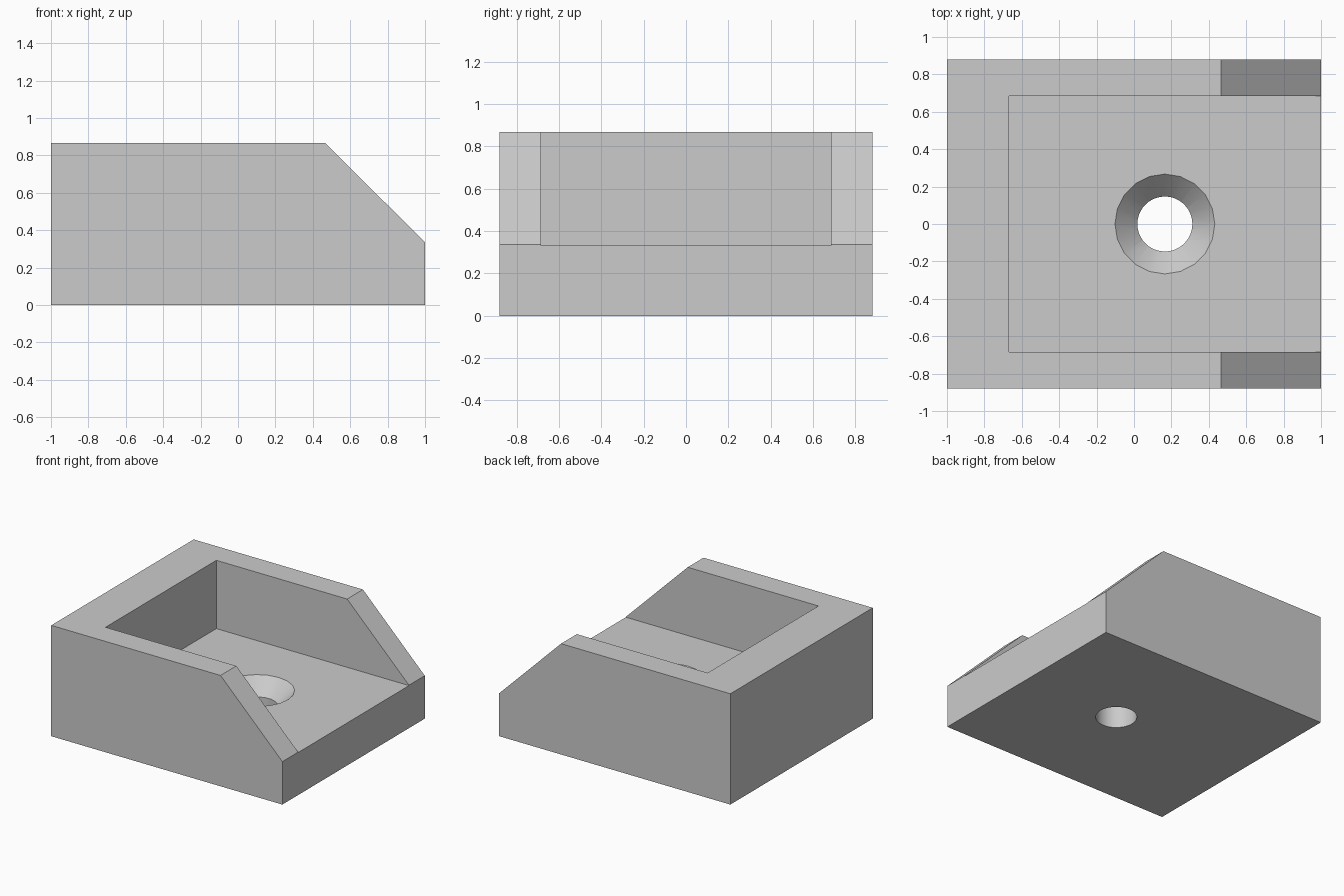
import bpy, bmesh
from mathutils import Matrix

default = bpy.data.objects.get("Cube")
if default:
    bpy.data.objects.remove(default, do_unlink=True)

HALF_X, HALF_Y, TOP, FLOOR = 1.0, 0.88, 0.867, 0.333
HOLE_X, HOLE_R, SINK_R = 0.165, 0.147, 0.267

grey = bpy.data.materials.new("plain grey")
grey.use_nodes = True
colour = (0.6, 0.6, 0.6, 1)
grey.diffuse_color = colour
grey.node_tree.nodes["Principled BSDF"].inputs["Base Color"].default_value = colour


def finish(name, bm):
    bmesh.ops.recalc_face_normals(bm, faces=bm.faces)
    mesh = bpy.data.meshes.new(name)
    bm.to_mesh(mesh)
    bm.free()
    mesh.materials.append(grey)
    obj = bpy.data.objects.new(name, mesh)
    bpy.context.collection.objects.link(obj)
    return obj


def extrude_profile(name, profile, half_y):
    """Prism from an x-z outline, centred on y = 0."""
    bm = bmesh.new()
    face = bm.faces.new([bm.verts.new((x, -half_y, z)) for x, z in profile])
    out = bmesh.ops.extrude_face_region(bm, geom=[face])
    moved = [v for v in out["geom"] if isinstance(v, bmesh.types.BMVert)]
    bmesh.ops.translate(bm, verts=moved, vec=(0, 2 * half_y, 0))
    return finish(name, bm)


def cone(name, sides, r_low, r_high, z_low, z_high):
    bm = bmesh.new()
    bmesh.ops.create_cone(
        bm, cap_ends=True, segments=sides, radius1=r_low, radius2=r_high,
        depth=z_high - z_low,
        matrix=Matrix.Translation((HOLE_X, 0, (z_low + z_high) / 2)))
    return finish(name, bm)


# Block with a sloped open end
block = extrude_profile("bracket_block", [
    (-HALF_X, 0), (HALF_X, 0), (HALF_X, FLOOR + 0.003),
    (0.465, TOP), (-HALF_X, TOP)], HALF_Y)

# Pocket open to the sloped end, countersink, and through hole
cutters = [
    extrude_profile("pocket_cutter", [
        (-0.667, FLOOR), (1.2, FLOOR), (1.2, 1.2), (-0.667, 1.2)], 0.685),
    cone("countersink_cutter", 20, 0.02, SINK_R + 0.1,
         FLOOR - SINK_R + 0.02, FLOOR + 0.1),
    cone("hole_cutter", 40, HOLE_R, HOLE_R, -0.2, 0.6),
]
for cutter in cutters:
    mod = block.modifiers.new(cutter.name, "BOOLEAN")
    mod.operation = "DIFFERENCE"
    mod.solver = "EXACT"
    mod.object = cutter

# Apply the cuts, then remove the helpers
bpy.context.view_layer.objects.active = block
block.select_set(True)
for cutter in cutters:
    bpy.ops.object.modifier_apply(modifier=cutter.name)
for cutter in cutters:
    bpy.data.objects.remove(cutter, do_unlink=True)

# Round only the hole walls
bpy.ops.object.shade_smooth_by_angle(angle=0.45)
